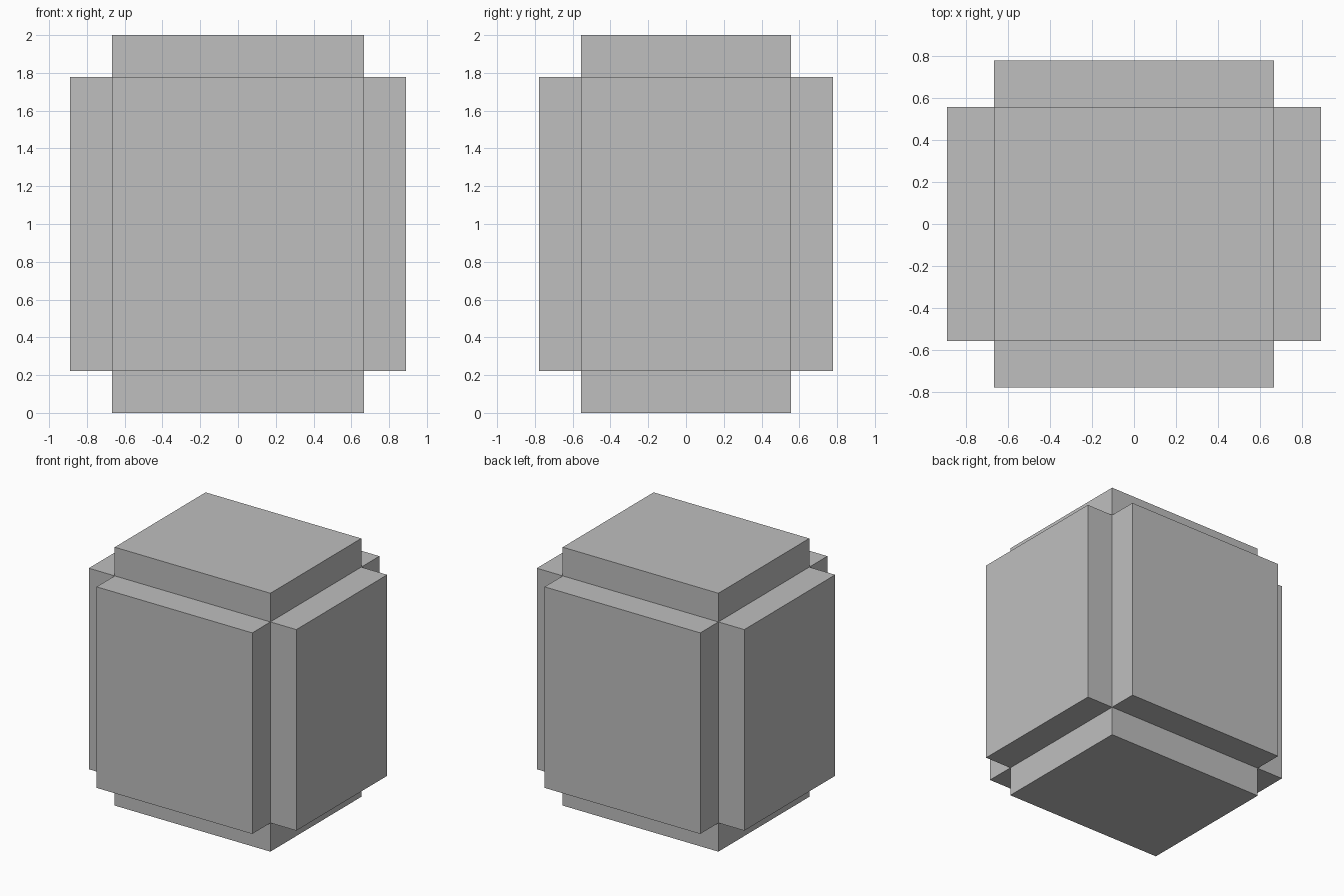
import bpy
import bmesh
from mathutils import Matrix

old = bpy.data.objects.get("Cube")
if old:
    bpy.data.objects.remove(old, do_unlink=True)

CORE = (1.333, 1.111, 1.556)   # size of the inner block
RAISE = 0.222                  # how far each side panel stands out

# Plain grey material
grey = bpy.data.materials.new("plain_grey")
grey.use_nodes = True
colour = (0.52, 0.52, 0.52, 1)
grey.diffuse_color = colour
grey.node_tree.nodes["Principled BSDF"].inputs["Base Color"].default_value = colour

# Inner block, with every face pushed straight outwards
bm = bmesh.new()
bmesh.ops.create_cube(bm, size=1, matrix=Matrix.Diagonal((*CORE, 1)))
bm.normal_update()
panels = bmesh.ops.extrude_discrete_faces(bm, faces=bm.faces[:])["faces"]
for face in panels:
    face.normal_update()
    bmesh.ops.translate(bm, verts=face.verts[:], vec=face.normal * RAISE)
bmesh.ops.translate(bm, verts=bm.verts[:], vec=(0, 0, CORE[2] / 2 + RAISE))
bm.normal_update()

mesh = bpy.data.meshes.new("panelled_block")
bm.to_mesh(mesh)
bm.free()
mesh.materials.append(grey)
block = bpy.data.objects.new("panelled_block", mesh)
bpy.context.collection.objects.link(block)
